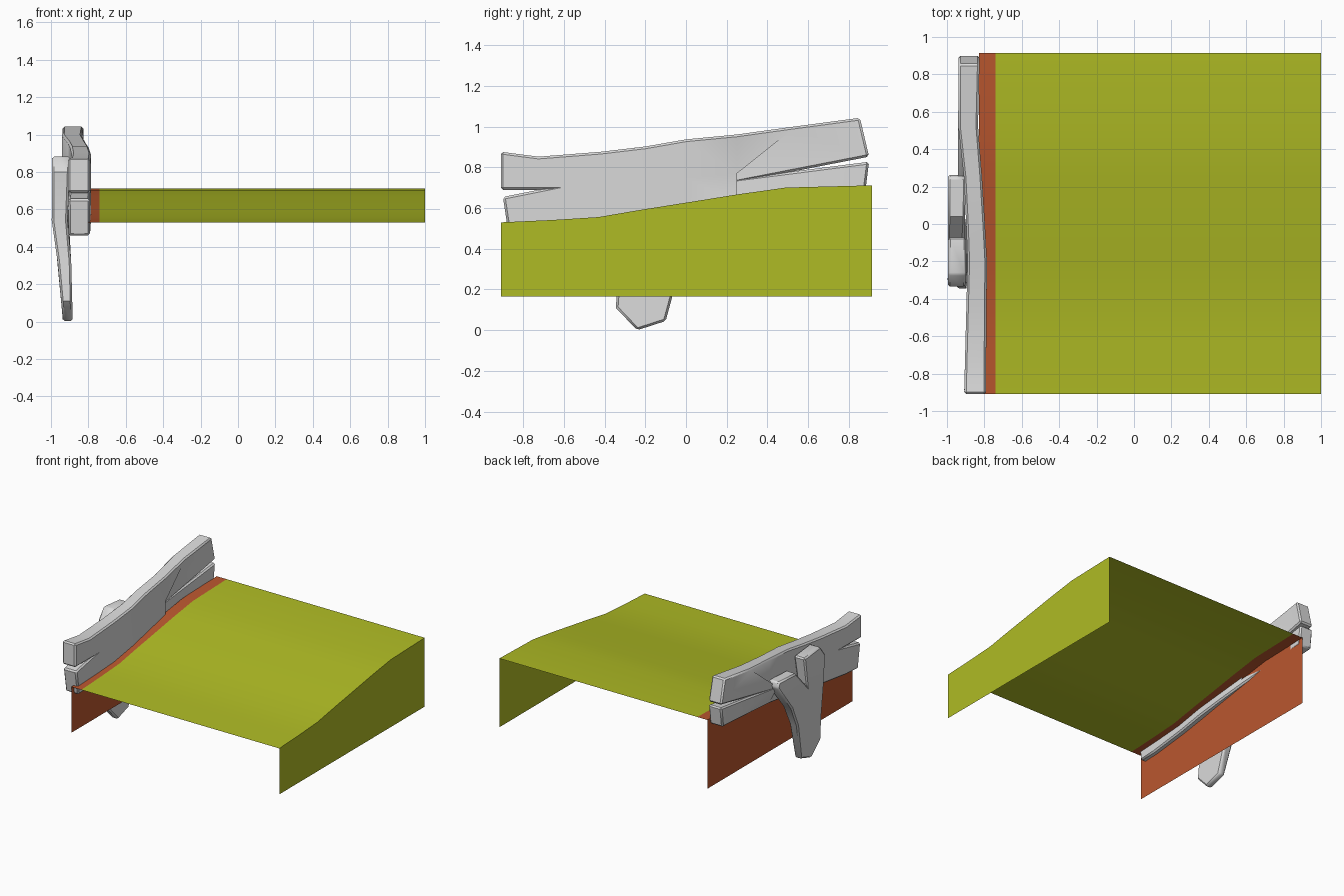
import bpy, bmesh

cube = bpy.data.objects.get("Cube")
if cube:
    bpy.data.objects.remove(cube, do_unlink=True)


def material(name, rgb):
    mat = bpy.data.materials.new(name)
    mat.use_nodes = True
    mat.diffuse_color = (*rgb, 1)
    mat.node_tree.nodes["Principled BSDF"].inputs["Base Color"].default_value = (*rgb, 1)
    return mat


grass = material("grass green", (0.43, 0.50, 0.018))
earth = material("earth red", (0.49, 0.095, 0.028))
wood = material("pale grey wood", (0.70, 0.70, 0.70))


def finish(bm, name, mats, angle):
    mesh = bpy.data.meshes.new(name)
    bm.to_mesh(mesh)
    bm.free()
    for mat in mats:
        mesh.materials.append(mat)
    obj = bpy.data.objects.new(name, mesh)
    bpy.context.collection.objects.link(obj)
    bpy.ops.object.select_all(action='DESELECT')
    obj.select_set(True)
    bpy.context.view_layer.objects.active = obj
    bpy.ops.object.shade_smooth_by_angle(angle=angle)
    return obj


def sample(table, t):
    """Linear lookup in rows of (key, value, value)."""
    if t <= table[0][0]:
        return table[0][1:]
    for a, b in zip(table, table[1:]):
        if t <= b[0]:
            f = (t - a[0]) / (b[0] - a[0])
            return [p + (q - p) * f for p, q in zip(a[1:], b[1:])]
    return table[-1][1:]


def wooden_slab(name, polygons, bend, axis):
    """Thicken (y, z) polygons; bend gives centre x and half thickness along an axis."""
    bm = bmesh.new()
    shared = {}
    for poly in polygons:
        for p in poly:
            if p not in shared:
                shared[p] = bm.verts.new((0, *p))
        bm.faces.new([shared[p] for p in poly])
    near = list(bm.verts)
    ext = bmesh.ops.extrude_face_region(bm, geom=list(bm.faces), use_keep_orig=True)
    far = [g for g in ext["geom"] if isinstance(g, bmesh.types.BMVert)]
    for verts, side in ((near, -1), (far, 1)):
        for v in verts:
            centre, half = sample(bend, v.co[axis])
            v.co.x = centre + side * half
    bmesh.ops.recalc_face_normals(bm, faces=list(bm.faces))
    sharp = [e for e in bm.edges if e.is_manifold and e.calc_face_angle() > 0.9]
    bmesh.ops.bevel(bm, geom=sharp, offset=0.011, offset_type='OFFSET', segments=1,
                    profile=0.5, affect='EDGES', clamp_overlap=True)
    bmesh.ops.recalc_face_normals(bm, faces=list(bm.faces))
    return finish(bm, name, [wood], 0.6)


# Ground sheet: sloping top with a side wall at each end, open front and back
slope = [(-0.91, 0.53), (-0.65, 0.542), (-0.43, 0.556), (-0.22, 0.592), (0.02, 0.63),
         (0.25, 0.667), (0.49, 0.701), (0.915, 0.712)]
left_x, seam_x, right_x, base_z = -0.828, -0.74, 1.0, 0.165
bm = bmesh.new()
rows = [[bm.verts.new(c) for c in ((left_x, y, base_z), (left_x, y, z), (seam_x, y, z),
                                   (right_x, y, z), (right_x, y, base_z))]
        for y, z in slope]
for a, b in zip(rows, rows[1:]):
    for i in range(4):
        face = bm.faces.new((a[i], a[i + 1], b[i + 1], b[i]))
        face.material_index = 1 if i < 2 else 0
finish(bm, "ground_sheet", [grass, earth], 0.6)

# Long plank: two rows of panels that part at both ends to leave the splits
stations = [(-0.725, 0.853, 0.69, 0.465), (-0.42, 0.877, 0.71, 0.50),
            (-0.2, 0.903, 0.72, 0.535), (0.0, 0.938, 0.75, 0.57),
            (0.25, 0.962, 0.77, 0.61), (0.525, 1.0, 0.78, 0.65)]
top = [(s[0], s[1]) for s in stations]
mid = [(s[0], s[2]) for s in stations]
low = [(s[0], s[3]) for s in stations]
upper_a = [(-0.91, 0.877)] + top + [(0.855, 1.044)]
upper_b = [(-0.91, 0.69)] + mid + [(0.90, 0.853)]
lower_a = [(-0.90, 0.655)] + mid + [(0.90, 0.828)]
lower_b = [(-0.87, 0.46)] + low + [(0.88, 0.67)]
panels = []
for a, b in ((upper_a, upper_b), (lower_a, lower_b)):
    panels += [(a[i], a[i + 1], b[i + 1], b[i]) for i in range(len(a) - 1)]
plank_bend = [(-0.9, -0.85, 0.058), (-0.2, -0.838, 0.052), (0.22, -0.857, 0.048),
              (0.45, -0.888, 0.052), (0.9, -0.882, 0.057)]
wooden_slab("long_plank", panels, plank_bend, 1)

# Forked post: pointed foot, stem and two prongs
foot_r, tip, foot_l = (-0.345, 0.11), (-0.24, 0.0), (-0.10, 0.045)
stem_r, stem_l = (-0.33, 0.32), (-0.02, 0.34)
fork_r, crotch, fork_l = (-0.31, 0.54), (-0.10, 0.64), (0.09, 0.53)
post = [(foot_r, tip, foot_l, stem_l, stem_r),
        (stem_r, stem_l, crotch, fork_r),
        (stem_l, fork_l, crotch),
        (fork_r, crotch, (-0.07, 0.865), (-0.27, 0.885), (-0.335, 0.80)),
        (crotch, fork_l, (0.265, 0.755), (0.25, 0.80), (0.04, 0.79))]
post_bend = [(0.0, -0.91, 0.026), (0.3, -0.926, 0.036), (0.57, -0.957, 0.043),
             (0.885, -0.945, 0.048)]
wooden_slab("forked_post", post, post_bend, 2)
